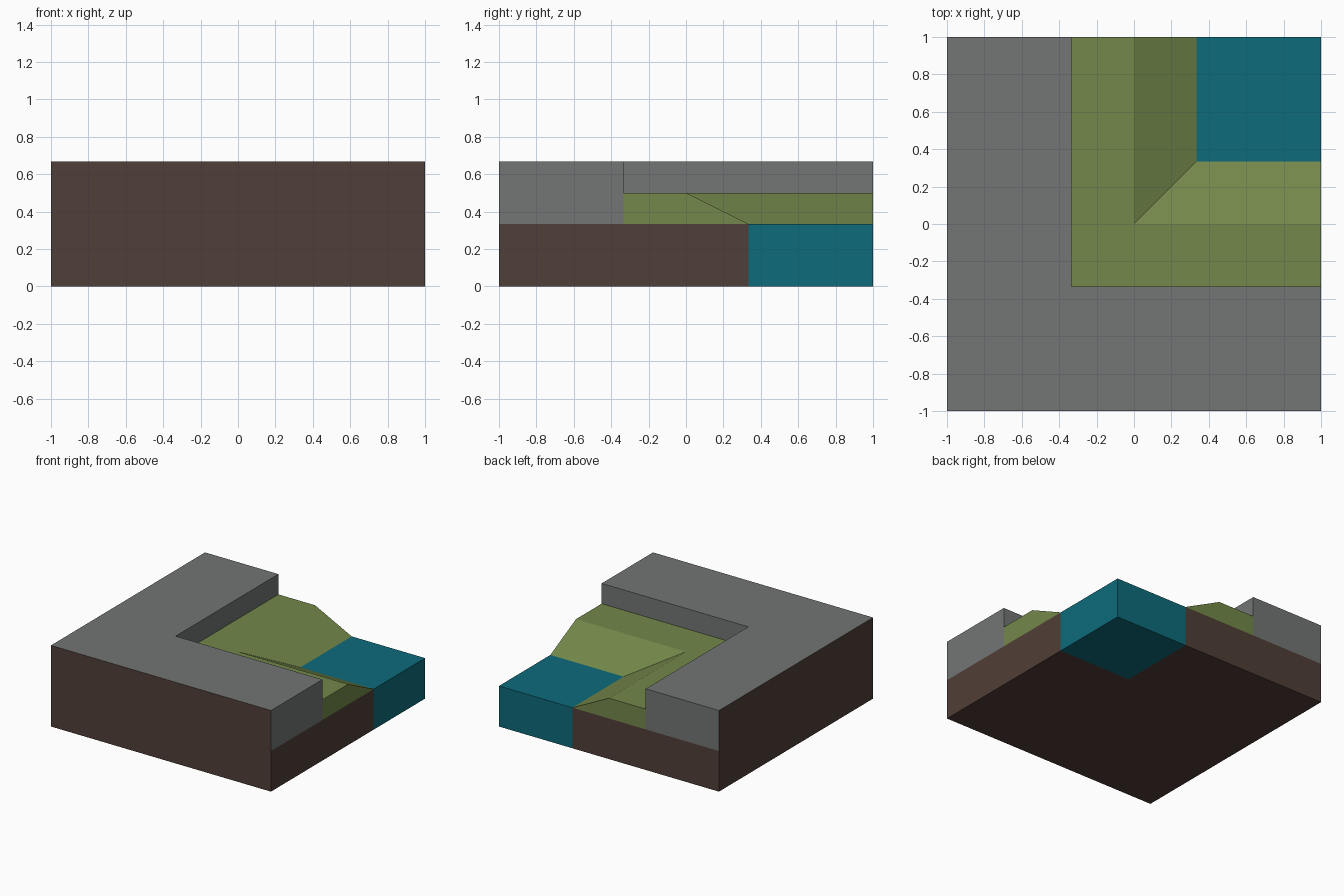
import bpy, bmesh
from mathutils import Matrix

if "Cube" in bpy.data.objects:
    bpy.data.objects.remove(bpy.data.objects["Cube"])

T = 1 / 3          # grid third: shoreline, cliff foot and lower layer height
TOP = 2 / 3        # cliff top
MID = 0.5          # grass level


def material(name, rgb):
    m = bpy.data.materials.new(name)
    lin = [(c / 255 / 12.92) if c < 11 else ((c / 255 + 0.055) / 1.055) ** 2.4 for c in rgb]
    m.diffuse_color = (*lin, 1)
    m.use_nodes = True
    m.node_tree.nodes["Principled BSDF"].inputs["Base Color"].default_value = m.diffuse_color
    return m


def finish(name, bm, mat):
    bmesh.ops.remove_doubles(bm, verts=bm.verts, dist=1e-5)
    mesh = bpy.data.meshes.new(name)
    bm.to_mesh(mesh)
    bm.free()
    mesh.materials.append(mat)
    bpy.context.collection.objects.link(bpy.data.objects.new(name, mesh))


def corner_sweep(name, profile, cap, mat):
    """Sweep a (distance, height) profile round the L with a mitred corner;
    cap is the counter-clockwise outline closing both cut ends."""
    bm = bmesh.new()

    def face(points):
        bm.faces.new([bm.verts.new(p) for p in points])

    for (d0, z0), (d1, z1) in zip(profile, profile[1:]):
        face([(1, d0, z0), (1, d1, z1), (d1, d1, z1), (d0, d0, z0)])
        face([(d0, d0, z0), (d1, d1, z1), (d1, 1, z1), (d0, 1, z0)])
    face([(1, d, z) for d, z in cap])
    face([(d, 1, z) for d, z in reversed(cap)])
    finish(name, bm, mat)


# earth: underside and the two full-height outer walls
corner_sweep("earth_base", [(T, 0), (-1, 0), (-1, TOP)],
             [(-1, 0), (T, 0), (T, T), (-1, T)],
             material("brown earth", (80, 62, 55)))

# rock ledge
corner_sweep("rock_cliff", [(-1, TOP), (-T, TOP), (-T, MID)],
             [(-1, T), (-T, T), (-T, TOP), (-1, TOP)],
             material("grey rock", (115, 117, 117)))

# grass shelf sloping down to the shore
corner_sweep("grass_bank", [(-T, MID), (0, MID), (T, T)],
             [(-T, T), (T, T), (0, MID), (-T, MID)],
             material("green grass", (115, 135, 74)))

# water block, open where it meets the earth
bm = bmesh.new()
bmesh.ops.create_cube(bm, size=1, matrix=Matrix.Translation((TOP, TOP, T / 2))
                      @ Matrix.Diagonal((TOP, TOP, T, 1)))
bm.normal_update()
inner = [f for f in bm.faces if min(f.normal.x, f.normal.y) < -0.5]
bmesh.ops.delete(bm, geom=inner, context='FACES')
finish("water", bm, material("teal water", (13, 107, 123)))
